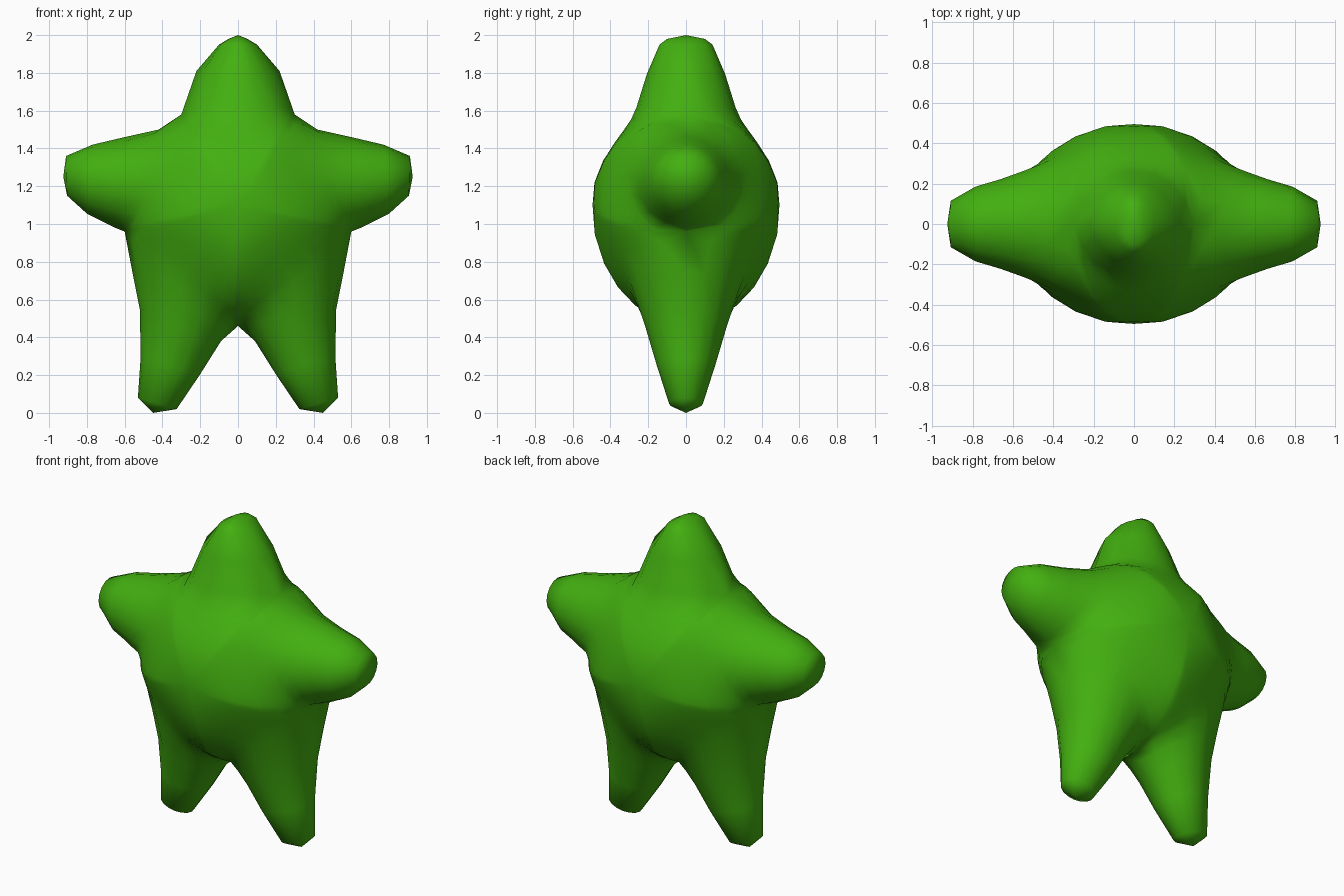
import bpy, bmesh, math
from mathutils import Vector

if "Cube" in bpy.data.objects:
    bpy.data.objects.remove(bpy.data.objects["Cube"])

N = 16                      # points around each limb
CENTRE, DEPTH = (0.0, 1.1), 0.505

# Limb stations: side A (x, z), side B (x, z), half depth
HEAD = [((-.30, 1.58), (.30, 1.58), .28), ((-.22, 1.81), (.22, 1.81), .215),
        ((-.10, 1.95), (.10, 1.95), .14), ((-.05, 1.98), (.05, 1.98), .10),
        ((0, 2.0), (0, 2.0), 0)]
ARM = [((.30, 1.58), (.60, .96), .31), ((.42, 1.50), (.65, .98), .275),
       ((.60, 1.46), (.71, 1.01), .23), ((.77, 1.42), (.80, 1.055), .185),
       ((.91, 1.36), (.905, 1.15), .115), ((.925, 1.25), (.925, 1.25), 0)]
LEG = [((.60, .96), (0, .46), .31), ((.56, .75), (.045, .42), .265),
       ((.52, .55), (.09, .38), .225), ((.515, .30), (.20, .205), .155),
       ((.53, .08), (.325, .02), .09), ((.45, 0), (.45, 0), 0)]


def mirror(limb):
    return [((-b[0], b[1]), (-a[0], a[1]), d) for a, b, d in limb]


def ring(a, b, depth):
    """Elliptical cross-section between two outline points."""
    pts = []
    for i in range(N):
        t = 2 * math.pi * i / N
        k = (1 - math.cos(t)) / 2
        pts.append(Vector((a[0] + (b[0] - a[0]) * k, depth * math.sin(t),
                           a[1] + (b[1] - a[1]) * k)))
    return pts


def dome_row(root, t):
    """Root section drawn in toward the body centre and swelled to the dome."""
    row = []
    for i, p in enumerate(root):
        s = math.sin(2 * math.pi * i / N)
        y = math.sqrt(DEPTH ** 2 * (1 - t * t) + (p.y * t) ** 2)
        y *= 1 - 1.2 * s * s * t ** 4 * (1 - t)
        row.append((CENTRE[0] + (p.x - CENTRE[0]) * t, y,
                    CENTRE[1] + (p.z - CENTRE[1]) * t))
    return row


bm = bmesh.new()


def quads(r0, r1, first, last):
    for i in range(first, last):
        j = (i + 1) % N
        bm.faces.new((r0[i], r0[j], r1[j], r1[i]))


for limb in (HEAD, ARM, LEG, mirror(ARM), mirror(LEG)):
    # Limb tube
    rings = [[bm.verts.new(p) for p in ring(*s)] for s in limb]
    for r0, r1 in zip(rings, rings[1:]):
        quads(r0, r1, 0, N)
    # Body wedge, front and back
    root = ring(*limb[0])
    for sign, first in ((1, 0), (-1, N // 2)):
        rows = []
        for t in (0, .25, .5, .7, .85, .95, 1):
            rows.append([bm.verts.new((x, sign * y, z))
                         for x, y, z in dome_row(root, t)])
        for r0, r1 in zip(rows, rows[1:]):
            quads(r0, r1, first, first + N // 2)

# Weld wedges, limbs and tips
bmesh.ops.remove_doubles(bm, verts=bm.verts, dist=0.0008)
bmesh.ops.dissolve_degenerate(bm, edges=bm.edges, dist=0.0005)
loose = [v for v in bm.verts if not v.link_faces]
bmesh.ops.delete(bm, geom=loose, context='VERTS')

# Soften the joins between limbs and body
soft = [v for v in bm.verts if abs(v.co.y) > 0.03
        and math.hypot(v.co.x, v.co.z - CENTRE[1]) < 0.75]
for _ in range(2):
    bmesh.ops.smooth_vert(bm, verts=soft, factor=0.4, use_axis_x=True,
                          use_axis_y=True, use_axis_z=True)
bmesh.ops.recalc_face_normals(bm, faces=bm.faces)
for f in bm.faces:
    f.smooth = True

mesh = bpy.data.meshes.new("star_body")
bm.to_mesh(mesh)
bm.free()
body = bpy.data.objects.new("star_body", mesh)
bpy.context.collection.objects.link(body)

green = bpy.data.materials.new("leaf green")
green.diffuse_color = (0.056, 0.43, 0.005, 1)
green.use_nodes = True
green.node_tree.nodes["Principled BSDF"].inputs["Base Color"].default_value = green.diffuse_color
mesh.materials.append(green)
